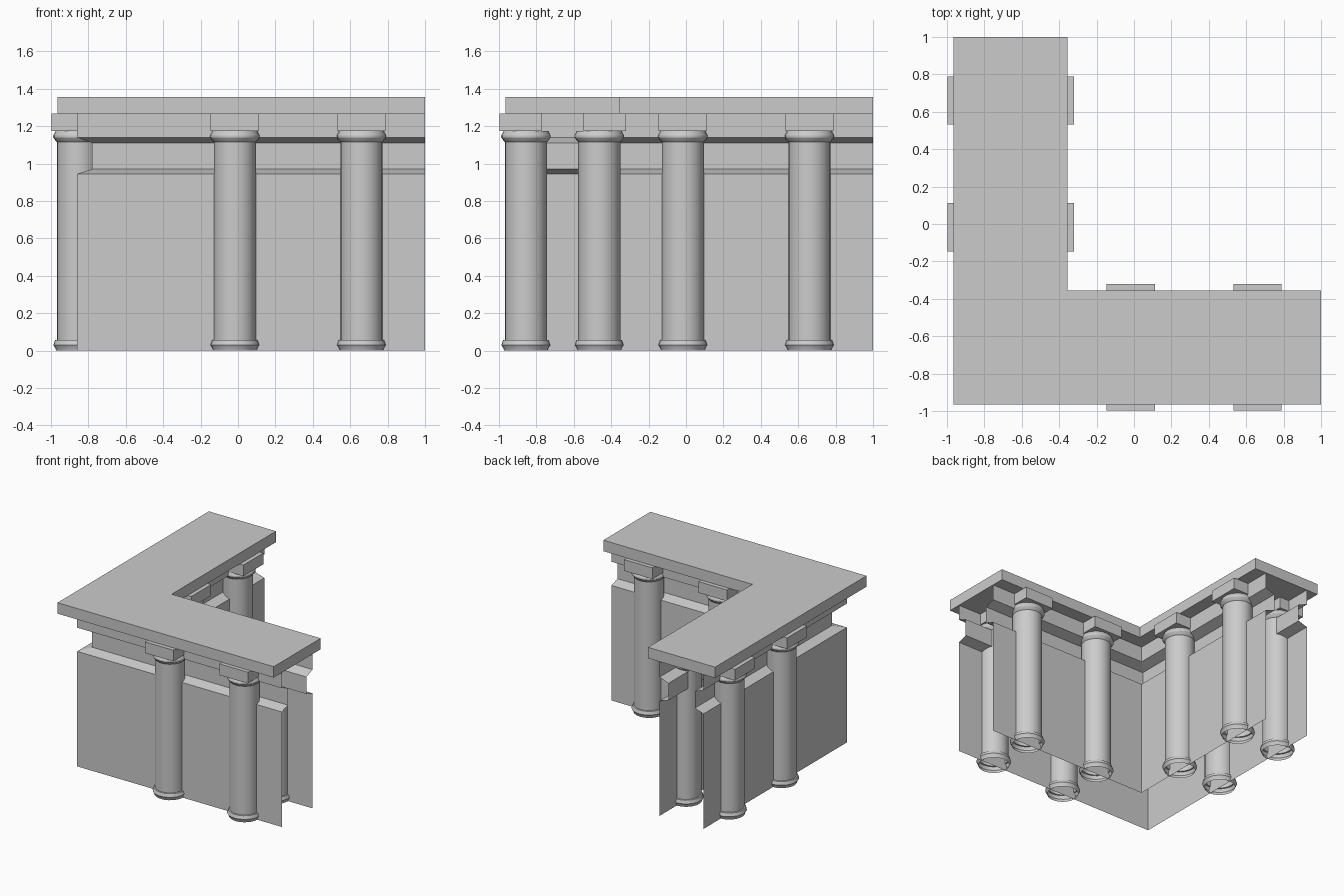
import bpy, bmesh
from math import cos, sin, pi, radians

if "Cube" in bpy.data.objects:
    bpy.data.objects.remove(bpy.data.objects["Cube"])

C = -0.66          # centreline of both arms of the L
END = 1.0          # free end of both arms
SIDES = 24


def make_object(name, verts, faces, smooth=False):
    mesh = bpy.data.meshes.new(name)
    mesh.from_pydata(verts, [], faces)
    mesh.update()
    obj = bpy.data.objects.new(name, mesh)
    bpy.context.collection.objects.link(obj)
    if smooth:
        bpy.ops.object.select_all(action='DESELECT')
        obj.select_set(True)
        bpy.context.view_layer.objects.active = obj
        bpy.ops.object.shade_smooth_by_angle(angle=radians(25))
    return obj


def wall_shell(name, side):
    """Open wall skin: profile (offset from centreline, z) swept round the L."""
    profile = [(0.2, 0), (0.2, 0.945), (0.12, 0.97), (0.12, 1.11), (0.2, 1.14), (0.2, 1.267)]
    verts, faces = [], []
    for d, z in profile:
        k = C + side * d
        verts += [(END, k, z), (k, k, z), (k, END, z)]
    for i in range(len(profile) - 1):
        for j in range(2):
            a = 3 * i + j
            f = (a, a + 1, a + 4, a + 3)
            faces.append(f if side > 0 else f[::-1])
    return make_object(name, verts, faces)


def top_slab(name, half, z0, z1):
    """Closed L-shaped slab."""
    o, i = C - half, C + half
    outline = [(o, o), (END, o), (END, i), (i, i), (i, END), (o, END)]
    n = len(outline)
    verts = [(x, y, z) for z in (z0, z1) for x, y in outline]
    faces = [tuple(range(n))[::-1], tuple(range(n, 2 * n))]
    faces += [(j, (j + 1) % n, n + (j + 1) % n, n + j) for j in range(n)]
    return make_object(name, verts, faces)


def column(name, x, y):
    """Open-ended turned column with base and capital rings."""
    profile = [(0.117, 0.0), (0.119, 0.01), (0.131, 0.03), (0.122, 0.056), (0.1125, 0.058),
               (0.1125, 1.115), (0.12, 1.122), (0.132, 1.14), (0.132, 1.15), (0.12, 1.175)]
    verts = [(x + r * cos(2 * pi * j / SIDES), y + r * sin(2 * pi * j / SIDES), z)
             for r, z in profile for j in range(SIDES)]
    faces = []
    for i in range(len(profile) - 1):
        for j in range(SIDES):
            a, b = i * SIDES + j, i * SIDES + (j + 1) % SIDES
            faces.append((a, b, b + SIDES, a + SIDES))
    return make_object(name, verts, faces, smooth=True)


def block(name, x, y, sx, sy, z0, z1):
    bm = bmesh.new()
    bmesh.ops.create_cube(bm, size=1)
    bmesh.ops.scale(bm, vec=(sx, sy, z1 - z0), verts=bm.verts)
    bmesh.ops.translate(bm, vec=(x, y, (z0 + z1) / 2), verts=bm.verts)
    mesh = bpy.data.meshes.new(name)
    bm.to_mesh(mesh)
    bm.free()
    obj = bpy.data.objects.new(name, mesh)
    bpy.context.collection.objects.link(obj)
    return obj


# Wall skins and top slab
wall_shell("outer_wall", -1)
wall_shell("inner_wall", 1)
top_slab("top_slab", 0.305, 1.267, 1.357)

# Columns and blocks on both faces of both arms
for along in (-0.017, 0.66):
    for side in (-1, 1):
        col = C + side * 0.196
        blk = C + side * 0.2255
        column("column_front_arm", along, col)
        column("column_left_arm", col, along)
        block("block_front_arm", along, blk, 0.258, 0.225, 1.175, 1.267)
        block("block_left_arm", blk, along, 0.225, 0.258, 1.175, 1.267)
